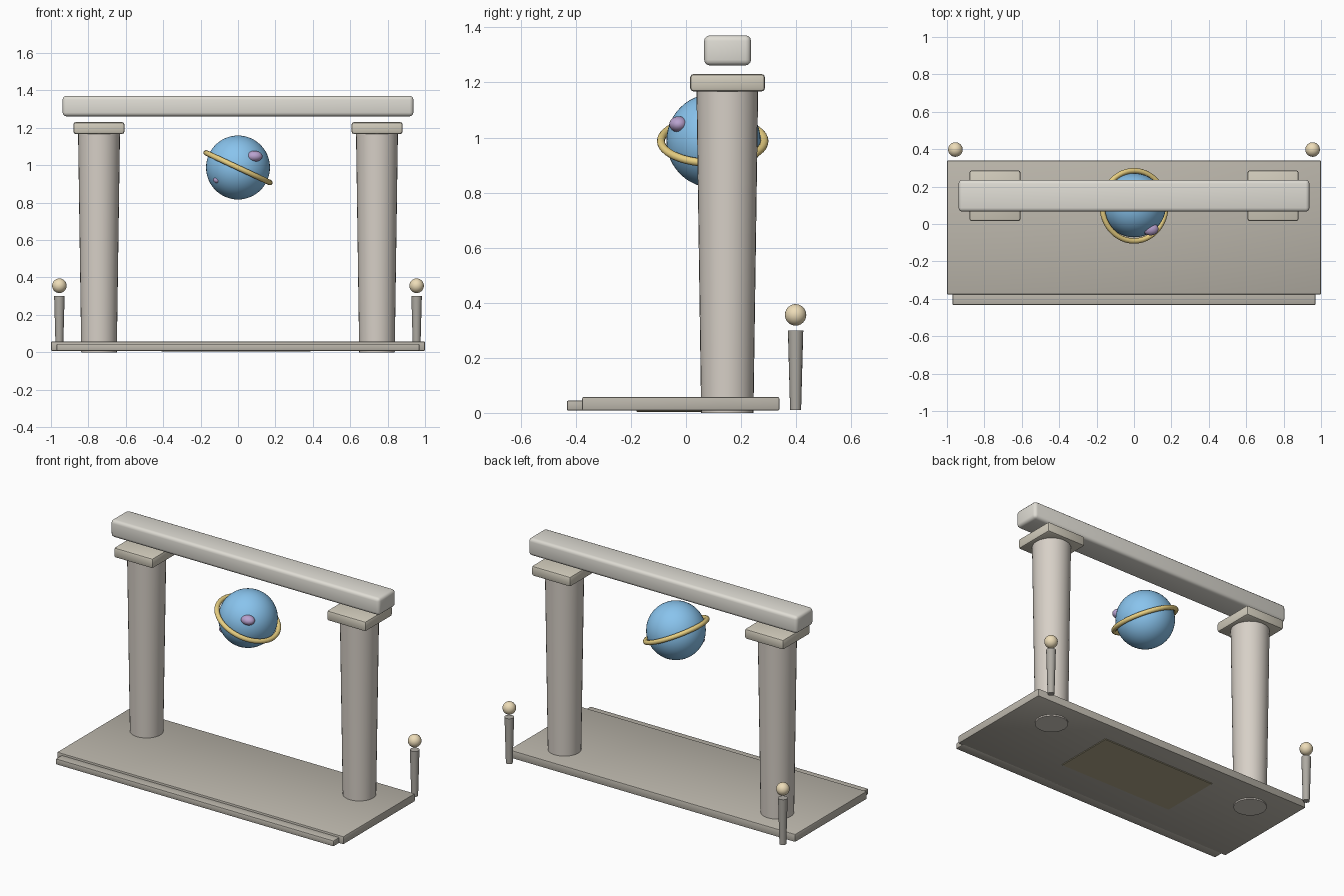
import bpy, bmesh
from math import radians

if "Cube" in bpy.data.objects:
    bpy.data.objects.remove(bpy.data.objects["Cube"])


def material(name, r, g, b):
    m = bpy.data.materials.new(name)
    m.diffuse_color = (r, g, b, 1)
    m.use_nodes = True
    m.node_tree.nodes["Principled BSDF"].inputs["Base Color"].default_value = m.diffuse_color
    return m


PALE = material("pale_stone", 0.74, 0.72, 0.66)
STONE = material("column_stone", 0.68, 0.63, 0.57)
CAP = material("cap_stone", 0.64, 0.60, 0.50)
FLOOR = material("floor_stone", 0.50, 0.47, 0.41)
POST = material("post_stone", 0.42, 0.40, 0.36)
PANEL = material("panel_olive", 0.45, 0.40, 0.26)
BLUE = material("orb_blue", 0.25, 0.55, 0.85)
PURPLE = material("spot_purple", 0.48, 0.36, 0.62)
GOLD = material("ring_gold", 0.80, 0.62, 0.22)
TAN = material("ball_tan", 0.85, 0.72, 0.48)


def finish(name, mat, angle=35):
    ob = bpy.context.object
    ob.name = name
    ob.data.materials.append(mat)
    bpy.ops.object.shade_smooth_by_angle(angle=radians(angle))
    return ob


def box(name, mat, lo, hi, bevel, segments=2):
    """Rounded box between two corners."""
    bpy.ops.mesh.primitive_cube_add(size=1)
    ob = bpy.context.object
    bm = bmesh.new()
    bm.from_mesh(ob.data)
    for v in bm.verts:
        v.co = [(a + b) / 2 + c * (b - a) for a, b, c in zip(lo, hi, v.co)]
    bmesh.ops.bevel(bm, geom=bm.edges[:], offset=bevel, segments=segments,
                    profile=0.5, affect='EDGES')
    bm.to_mesh(ob.data)
    bm.free()
    return finish(name, mat)


def cone(name, mat, x, y, z0, z1, r0, r1, sides):
    """Tapered upright shaft."""
    bpy.ops.mesh.primitive_cone_add(vertices=sides, radius1=r0, radius2=r1,
                                    depth=z1 - z0, location=(x, y, (z0 + z1) / 2))
    return finish(name, mat)


def ball(name, mat, loc, scale, segs=32, rings=16):
    bpy.ops.mesh.primitive_uv_sphere_add(segments=segs, ring_count=rings,
                                         radius=1, location=loc)
    bpy.context.object.scale = scale
    return finish(name, mat, 60)


# Platform, front step and underside panel
box("platform", FLOOR, (-1, -0.377, 0.008), (1, 0.339, 0.058), 0.006)
box("front_step", FLOOR, (-0.97, -0.433, 0.008), (0.97, -0.36, 0.045), 0.006)
box("underside_panel", PANEL, (-0.41, -0.18, 0.004), (0.39, 0.21, 0.03), 0.003, 1)

# Columns, capitals, back posts with balls
for side, s in (("left", -1), ("right", 1)):
    cone(side + "_column", STONE, s * 0.743, 0.15, 0.0, 1.17, 0.095, 0.112, 32)
    xs = sorted((s * 0.607, s * 0.88))
    box(side + "_capital", CAP, (xs[0], 0.015, 1.167), (xs[1], 0.287, 1.231), 0.013)
    cone(side + "_post", POST, s * 0.955, 0.398, 0.01, 0.30, 0.02, 0.028, 16)
    ball(side + "_post_ball", TAN, (s * 0.955, 0.398, 0.356), (0.039,) * 3, 24, 12)

# Lintel floating above the capitals
box("lintel", PALE, (-0.938, 0.066, 1.262), (0.938, 0.236, 1.371), 0.02, 3)

# Orb with spots and tilted ring
ball("orb", BLUE, (0, 0.1, 0.988), (0.171,) * 3, 48, 24)
ball("large_spot", PURPLE, (0.088, -0.027, 1.048), (0.043, 0.034, 0.029), 24, 12)
ball("small_spot", PURPLE, (-0.108, 0.006, 0.922), (0.025, 0.02, 0.018), 16, 8)
bpy.ops.mesh.primitive_torus_add(major_radius=0.188, minor_radius=0.0145,
                                 major_segments=48, minor_segments=12,
                                 location=(0, 0.097, 0.987),
                                 rotation=(0, radians(25), 0))
finish("orb_ring", GOLD, 60)
